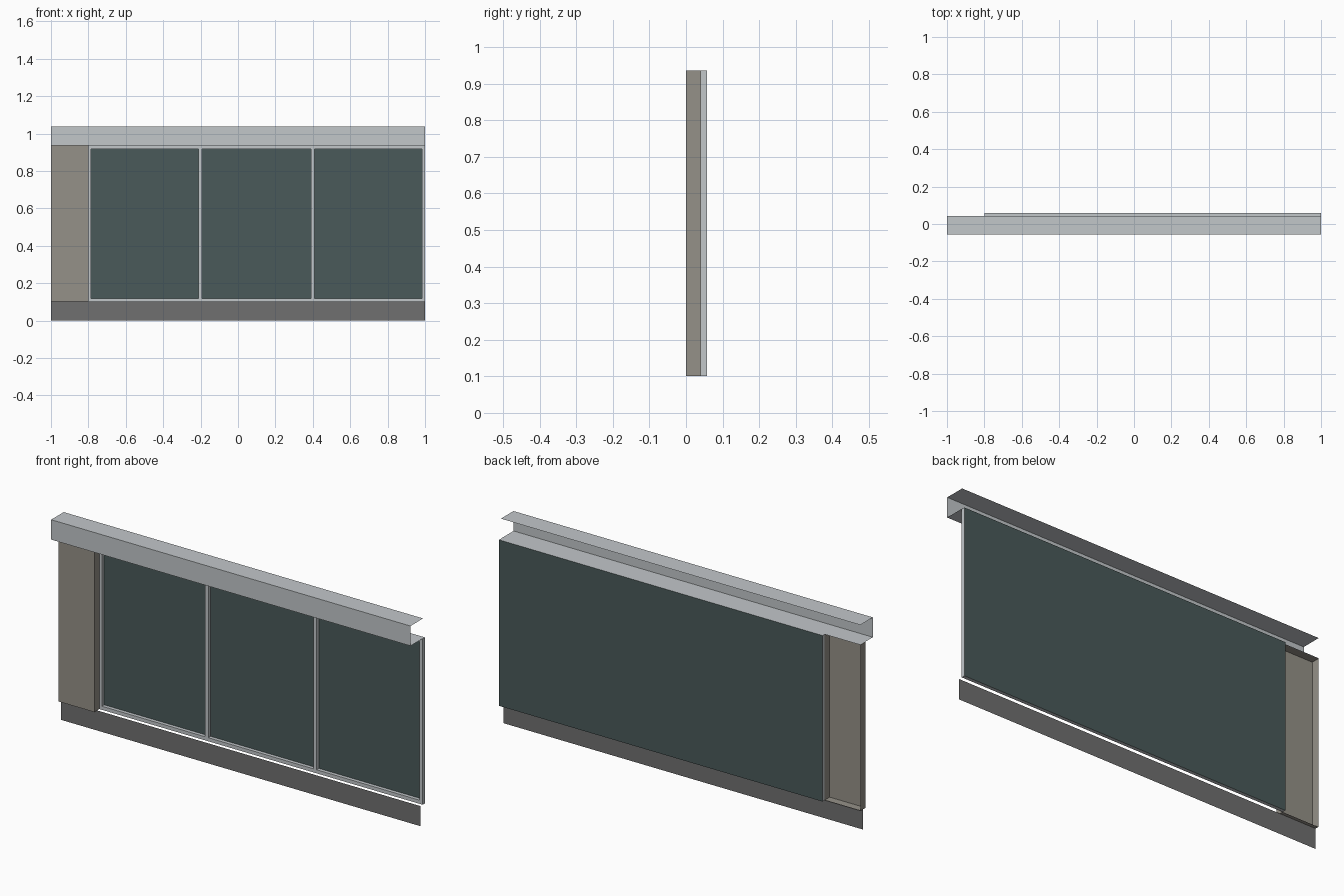
import bpy

cube = bpy.data.objects.get("Cube")
if cube:
    bpy.data.objects.remove(cube)


def material(name, rgb):
    m = bpy.data.materials.new(name)
    m.use_nodes = True
    m.diffuse_color = (*rgb, 1)
    m.node_tree.nodes["Principled BSDF"].inputs["Base Color"].default_value = (*rgb, 1)
    return m


METAL = material("light_metal", (0.54, 0.57, 0.59))
GLASS = material("dark_glass", (0.067, 0.102, 0.1))
STONE = material("stone_panel", (0.301, 0.283, 0.246))
PLINTH = material("plinth_grey", (0.162, 0.162, 0.162))

# Main levels and depths
BASE, TOP, CAP_TOP = 0.101, 0.936, 1.037
FRONT, FRAME_Y, BACK = 0.0, 0.04, 0.058
LEFT_END, JAMB, RIGHT_END = -1.0, -0.8, 1.0


def build(name, verts, faces, mat):
    mesh = bpy.data.meshes.new(name)
    mesh.from_pydata(verts, [], faces)
    mesh.materials.append(mat)
    ob = bpy.data.objects.new(name, mesh)
    bpy.context.collection.objects.link(ob)
    return ob


def wall_sheet(name, x0, x1, z0, z1, y, mat, facing_back=False):
    verts = [(x0, y, z0), (x1, y, z0), (x1, y, z1), (x0, y, z1)]
    return build(name, verts[::-1] if facing_back else verts, [(0, 1, 2, 3)], mat)


def folded_sheet(name, profile, x0, x1, mat):
    """Extrude an open (y, z) profile along x."""
    verts = [(x, y, z) for y, z in profile for x in (x0, x1)]
    faces = [(2 * i, 2 * i + 1, 2 * i + 3, 2 * i + 2) for i in range(len(profile) - 1)]
    return build(name, verts, faces, mat)


def open_tray(name, x0, x1, z0, z1, y0, y1, mat):
    """Four side walls of a box, open at front and back."""
    corners = [(x0, z0), (x1, z0), (x1, z1), (x0, z1)]
    verts = [(x, y, z) for x, z in corners for y in (y0, y1)]
    faces = []
    for i in range(4):
        j = (i + 1) % 4
        faces.append((2 * i, 2 * i + 1, 2 * j + 1, 2 * j))
    return build(name, verts, faces, mat)


# Plinth: thin sheet set back below the wall
wall_sheet("plinth", LEFT_END, RIGHT_END, 0, BASE, 0.022, PLINTH)

# Stone pier: stacked front panels on a shell open at the back
open_tray("pier_shell", LEFT_END, JAMB, BASE, TOP, FRONT, FRAME_Y, STONE)
COURSE = 0.2078
for i in range(4):
    z = BASE + i * COURSE
    wall_sheet(f"pier_panel_{i + 1}", LEFT_END, JAMB, z, z + COURSE, FRONT, STONE)
wall_sheet("pier_top_strip", LEFT_END, JAMB, BASE + 4 * COURSE, TOP, FRONT, STONE)

# Window frame: outer shell, front rails and stiles, and pane reveals
open_tray("frame_shell", JAMB, RIGHT_END, BASE, TOP, FRAME_Y, BACK, METAL)
RAIL = 0.018
SILL, HEAD = BASE + RAIL, TOP - RAIL
wall_sheet("bottom_rail", JAMB, RIGHT_END, BASE, SILL, FRAME_Y, METAL)
wall_sheet("top_rail", JAMB, RIGHT_END, HEAD, TOP, FRAME_Y, METAL)

stiles = [(JAMB, -0.786), (-0.211, -0.193), (0.391, 0.409), (0.983, RIGHT_END)]
for i, (a, b) in enumerate(stiles):
    wall_sheet(f"stile_{i + 1}", a, b, SILL, HEAD, FRAME_Y, METAL)
for i in range(3):
    open_tray(f"pane_reveal_{i + 1}", stiles[i][1], stiles[i + 1][0],
              SILL, HEAD, FRAME_Y, BACK, METAL)

# Glass sheet covering the whole back of the frame
wall_sheet("glass", JAMB, RIGHT_END, BASE, TOP, BACK, GLASS, True)

# Roof trim: folded channel open towards the back
CAP_FRONT, CAP_BACK = -0.057, 0.043
folded_sheet("roof_trim",
             [(CAP_BACK, TOP + 0.001), (CAP_FRONT, TOP + 0.001),
              (CAP_FRONT, CAP_TOP), (CAP_BACK, CAP_TOP)],
             LEFT_END, RIGHT_END, METAL)
